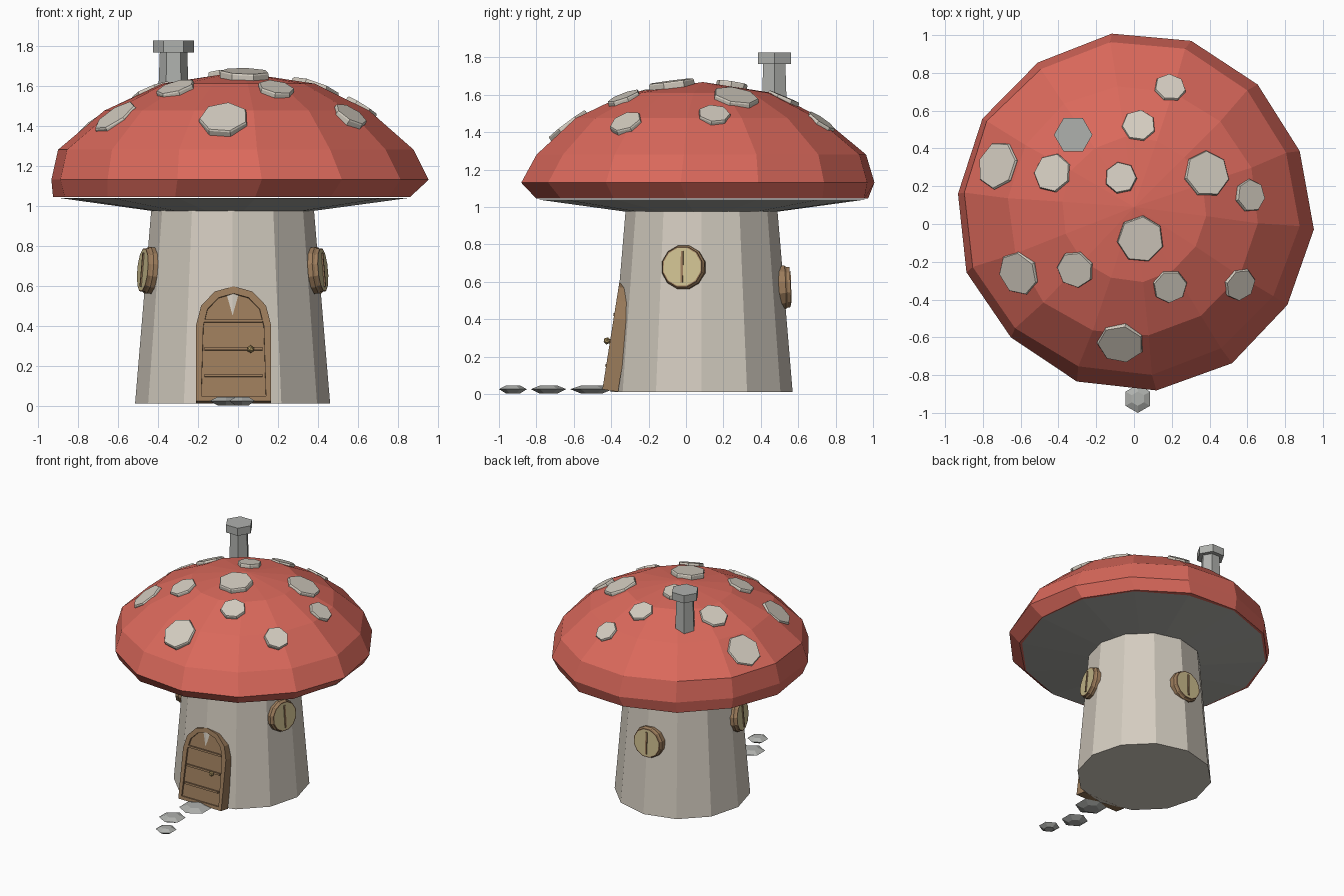
import bpy, bmesh, math, random
from mathutils import Matrix, Vector

random.seed(4)
if "Cube" in bpy.data.objects:
    bpy.data.objects.remove(bpy.data.objects["Cube"])


def material(name, rgb):
    m = bpy.data.materials.new(name)
    m.use_nodes = True
    m.diffuse_color = (*rgb, 1)
    m.node_tree.nodes["Principled BSDF"].inputs["Base Color"].default_value = (*rgb, 1)
    return m


RED = material("cap red", (0.70, 0.14, 0.105))
CREAM = material("warm cream", (0.66, 0.61, 0.53))
GREY = material("stone grey", (0.43, 0.44, 0.42))
GILL = material("gill grey", (0.42, 0.42, 0.39))
WOOD = material("wood brown", (0.33, 0.20, 0.105))
GLASS = material("window yellow", (0.62, 0.53, 0.28))
BRASS = material("brass", (0.42, 0.30, 0.12))


def finish(name, bm, mats, matrix=Matrix()):
    bmesh.ops.remove_doubles(bm, verts=bm.verts, dist=0.0005)
    bmesh.ops.recalc_face_normals(bm, faces=bm.faces)
    mesh = bpy.data.meshes.new(name)
    bm.to_mesh(mesh)
    bm.free()
    for m in mats:
        mesh.materials.append(m)
    obj = bpy.data.objects.new(name, mesh)
    obj.matrix_world = matrix
    bpy.context.collection.objects.link(obj)
    return obj


def loft_mesh(sides, rings, phase=0.0, jitter=0.0):
    """Stack polygon rings given as (z, radius, centre x, centre y)."""
    bm = bmesh.new()
    loops = []
    for z, r, cx, cy in rings:
        loop = []
        for i in range(sides):
            a = math.radians(phase) + math.tau * i / sides
            rr = r * (1 + random.uniform(-jitter, jitter))
            loop.append(bm.verts.new((cx + rr * math.cos(a), cy + rr * math.sin(a), z)))
        loops.append(loop)
    for low, high in zip(loops, loops[1:]):
        for i in range(sides):
            j = (i + 1) % sides
            bm.faces.new((low[i], low[j], high[j], high[i]))
    bm.faces.new(loops[0][::-1])
    if rings[-1][1] > 0:
        bm.faces.new(loops[-1])
    return bm


def loft(name, sides, rings, mat, phase=0.0, jitter=0.0, matrix=Matrix()):
    return finish(name, loft_mesh(sides, rings, phase, jitter), [mat], matrix)


def box(name, size, mat, matrix):
    bm = bmesh.new()
    bmesh.ops.create_cube(bm, size=1)
    bmesh.ops.scale(bm, vec=size, verts=bm.verts)
    return finish(name, bm, [mat], matrix)


# Stem, gills and cap
SX, SY = -0.027, 0.083
loft("stem", 12, [(0.012, 0.487, SX, SY), (1.03, 0.402, SX, SY)], CREAM)
loft("gills", 14, [(0.975, 0.41, SX, SY), (1.04, 0.885, -0.02, 0.085)], GILL, 20)
loft("cap", 14, [
    (1.045, 0.90, -0.025, 0.088),
    (1.13, 0.945, 0.0, 0.067),
    (1.28, 0.885, -0.015, 0.078),
    (1.475, 0.67, -0.005, 0.07),
    (1.61, 0.385, 0.0, 0.08),
    (1.668, 0.0, 0.0, 0.09)], RED, 20, 0.014)

# Spots lie on the sphere that the dome follows
dome = Vector((0, 0.07, 0.505))
DOME_R = 1.165
SPOTS = [(-0.72, 0.31, 0.13), (-0.43, 0.27, 0.105), (0.025, 0.52, 0.09),
         (0.19, 0.72, 0.085), (-0.07, 0.245, 0.085), (0.385, 0.265, 0.125),
         (0.615, 0.15, 0.088), (0.035, -0.08, 0.125), (-0.61, -0.26, 0.12),
         (-0.31, -0.24, 0.1), (0.19, -0.33, 0.092), (0.56, -0.32, 0.09),
         (-0.07, -0.63, 0.125)]
for k, (x, y, r) in enumerate(SPOTS):
    dx, dy = x - dome.x, y - dome.y
    n = Vector((dx, dy, math.sqrt(DOME_R ** 2 - dx * dx - dy * dy))).normalized()
    place = Matrix.Translation(dome + n * DOME_R) @ n.to_track_quat('Z', 'Y').to_matrix().to_4x4()
    loft(f"spot_{k + 1}", 7, [(-0.035, r, 0, 0), (0.005, r, 0, 0), (0.013, r * 0.96, 0, 0)],
         CREAM, 13 + 23 * k, matrix=place)

# Chimney
CX, CY = -0.322, 0.472
loft("chimney_shaft", 6, [(1.45, 0.08, CX, CY), (1.78, 0.068, CX, CY)], GREY)
loft("chimney_top", 6, [(1.765, 0.102, CX, CY), (1.825, 0.102, CX, CY)], GREY)

# Stepping stones
for k, (x, y, r) in enumerate([(-0.02, -0.505, 0.115), (-0.06, -0.735, 0.095), (0.02, -0.925, 0.075)]):
    loft(f"stepping_stone_{k + 1}", 6,
         [(0.003, r * 0.5, x, y), (0.026, r, x, y), (0.045, r * 0.5, x, y)], GREY, 30)


# Round windows: frame, raised pane and a centre bar
def window(name, angle, z, tilt):
    a = math.radians(angle)
    wall = 0.487 - 0.0835 * z - 0.005
    place = (Matrix.Translation((SX + wall * math.cos(a), SY + wall * math.sin(a), z))
             @ Matrix.Rotation(a, 4, 'Z') @ Matrix.Rotation(math.radians(90 - tilt), 4, 'Y'))
    bm = loft_mesh(12, [(-0.04, 0.12, 0, 0), (0.012, 0.12, 0, 0), (0.022, 0.112, 0, 0)], 15)
    bm.faces.ensure_lookup_table()
    front = bm.faces[-1]
    bmesh.ops.inset_region(bm, faces=[front], thickness=0.02)
    bmesh.ops.inset_region(bm, faces=[front], thickness=0.001, depth=0.016)
    bmesh.ops.inset_region(bm, faces=[front], thickness=0.007)
    front.material_index = 1
    finish(name, bm, [WOOD, GLASS], place)
    box(name + "_bar", (0.17, 0.013, 0.012), WOOD, place @ Matrix.Translation((0, 0, 0.039)))


window("window_left", -13, 0.677, 5)
window("window_right", 194, 0.677, 5)
window("window_back", 92, 0.57, 2)

# Door leaning back with the wall: arched block with a sunken panel
lean = Matrix.Translation((-0.022, -0.447, 0.025)) @ Matrix.Rotation(math.radians(-9), 4, 'X')
HALF, SPRING, RISE = 0.187, 0.385, 0.195
outline = [(-HALF, 0), (HALF, 0)]
for i in range(7):
    t = math.pi * i / 6
    outline.append((HALF * math.cos(t), SPRING + RISE * math.sin(t)))
bm = bmesh.new()
front = bm.faces.new([bm.verts.new((x, 0, z)) for x, z in outline])
back = bmesh.ops.extrude_face_region(bm, geom=[front], use_keep_orig=True)
bmesh.ops.translate(bm, vec=(0, 0.085, 0),
                    verts=[v for v in back["geom"] if isinstance(v, bmesh.types.BMVert)])
bmesh.ops.recalc_face_normals(bm, faces=bm.faces)
front = min(bm.faces, key=lambda f: f.calc_center_median().y)
bmesh.ops.inset_region(bm, faces=[front], thickness=0.036)
bmesh.ops.inset_region(bm, faces=[front], thickness=0.001, depth=-0.012)
finish("door", bm, [WOOD], lean)
for k, z in enumerate((0.13, 0.265, 0.405)):
    box(f"door_strap_{k + 1}", (0.29, 0.022, 0.014), WOOD, lean @ Matrix.Translation((0, 0.006, z)))

# Door knob
bm = bmesh.new()
bmesh.ops.create_icosphere(bm, subdivisions=1, radius=0.02)
finish("door_knob", bm, [BRASS], lean @ Matrix.Translation((0.085, -0.016, 0.26)))
